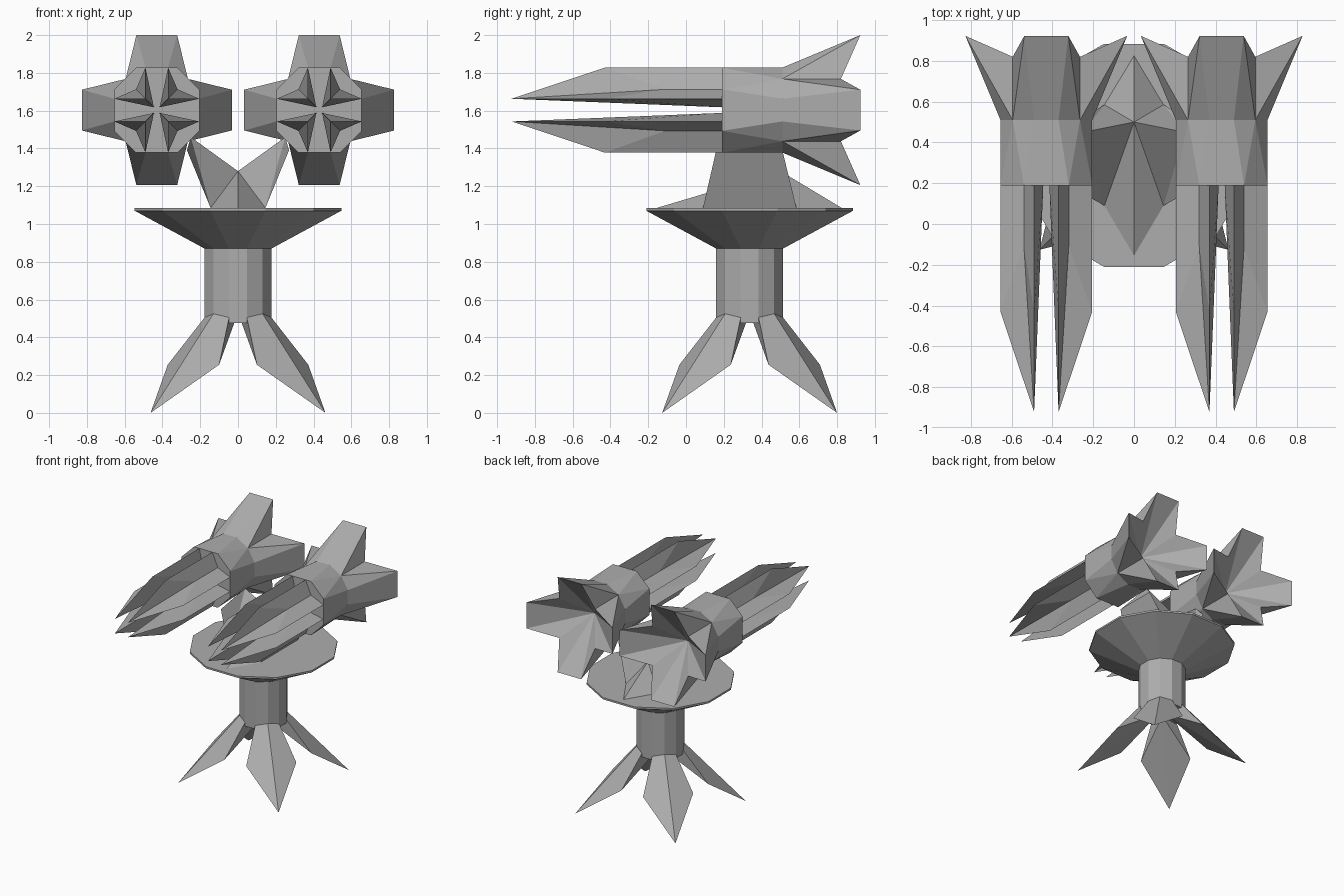
import bpy, bmesh, math

if "Cube" in bpy.data.objects:
    bpy.data.objects.remove(bpy.data.objects["Cube"])

metal = bpy.data.materials.new("grey metal")
metal.diffuse_color = (0.42, 0.42, 0.42, 1)
metal.use_nodes = True
metal.node_tree.nodes["Principled BSDF"].inputs["Base Color"].default_value = metal.diffuse_color

CY = 0.337             # y of the stand axis
GX, GZ = 0.43, 1.603   # gun axis


def build(name, verts, faces, signs=((1, 1, 1),), origin=(0, 0, 0)):
    """Make one object from a small piece repeated under mirror signs."""
    bm = bmesh.new()
    for s in signs:
        vs = [bm.verts.new([o + k * c for o, k, c in zip(origin, s, v)]) for v in verts]
        for f in faces:
            bm.faces.new([vs[i] for i in f])
    bmesh.ops.remove_doubles(bm, verts=bm.verts, dist=0.0005)
    bmesh.ops.recalc_face_normals(bm, faces=bm.faces)
    me = bpy.data.meshes.new(name)
    bm.to_mesh(me)
    bm.free()
    me.materials.append(metal)
    ob = bpy.data.objects.new(name, me)
    bpy.context.collection.objects.link(ob)
    return ob


def lathe(name, profile, n=12):
    """Twelve-sided turned part; profile holds (flat radius, z)."""
    verts, faces = [], []
    for r, z in profile:
        r /= math.cos(math.pi / n)
        for i in range(n):
            a = 2 * math.pi * (i + 0.5) / n
            verts.append((r * math.cos(a), r * math.sin(a), z))
    for k in range(len(profile) - 1):
        for i in range(n):
            j = (i + 1) % n
            faces.append((k * n + i, k * n + j, k * n + n + j, k * n + n + i))
    faces.append(range(n))
    faces.append(range(len(verts) - n, len(verts)))
    return build(name, verts, faces, origin=(0, CY, 0))


# column and platform
lathe("column", [(0.177, 0.475), (0.177, 0.88)])
lathe("platform", [(0.177, 0.87), (0.547, 1.07), (0.547, 1.085)])

# four splayed pointed feet
foot_v = [(0.13, 0.13, 0.525), (0.177, 0.047, 0.505), (0.047, 0.177, 0.505),
          (0.372, 0.10, 0.255), (0.10, 0.372, 0.255), (0.463, 0.463, 0.0), (0.02, 0.02, 0.475)]
foot_f = [(0, 1, 3), (0, 3, 5), (0, 5, 4), (0, 4, 2), (1, 6, 3), (2, 4, 6),
          (6, 5, 3), (6, 4, 5), (0, 2, 6), (0, 6, 1)]
for sx in (-1, 1):
    for sy in (-1, 1):
        build("foot", foot_v, foot_f, [(sx, sy, 1)], (0, CY, 0))

# forked cradle on the platform
cradle_v = [(0, 0.5, 1.28), (0, -0.155, 1.085), (0.145, 0.09, 1.085), (0.145, 0.585, 1.085),
            (0, 0.825, 1.085), (0.27, 0.16, 1.39), (0.27, 0.51, 1.39), (0.25, 0.45, 1.46)]
cradle_f = [(0, 1, 2), (0, 3, 4), (2, 3, 6, 5), (2, 5, 7), (0, 2, 7),
            (3, 7, 6), (0, 7, 3), (5, 6, 7), (1, 4, 3, 2)]
build("cradle", cradle_v, cradle_f, [(1, 1, 1), (-1, 1, 1)])

# quarter of the finned gun body: middle block, four fins, hollow star back
body_v = [(0, 0.19, 0), (0, 0.19, 0.225), (0.11, 0.19, 0.225), (0.225, 0.19, 0.11), (0.225, 0.19, 0),
          (0, 0.51, 0.225), (0.06, 0.51, 0.225), (0.165, 0.51, 0.165), (0.225, 0.51, 0.06),
          (0.225, 0.51, 0), (0, 0.923, 0.397), (0.108, 0.923, 0.397), (0.165, 0.82, 0.165),
          (0.397, 0.923, 0.108), (0.397, 0.923, 0), (0, 0.59, 0)]
body_f = [(0, 1, 2, 3, 4), (1, 2, 6, 5), (2, 7, 6), (2, 3, 7), (3, 8, 7), (3, 4, 9, 8),
          (5, 6, 11, 10), (6, 7, 11), (7, 12, 11), (7, 13, 12), (7, 8, 13), (8, 9, 14, 13),
          (15, 10, 11), (15, 11, 12), (15, 12, 13), (15, 13, 14)]

# one pointed barrel prong, with a notched outer side and wedge-shaped gaps
prong_v = [(0.06, 0.19, 0.225), (0.11, 0.19, 0.11), (0.225, 0.19, 0.06), (0.015, 0.19, 0.015),
           (0.06, -0.43, 0.225), (0.11, -0.11, 0.11), (0.225, -0.43, 0.06), (0.06, -0.923, 0.06)]
prong_f = [(0, 1, 5, 4), (1, 2, 6, 5), (4, 5, 7), (6, 7, 5), (0, 4, 3), (3, 4, 7),
           (2, 3, 6), (3, 7, 6), (0, 3, 1), (1, 3, 2)]

quarters = [(sx, 1, sz) for sx in (-1, 1) for sz in (-1, 1)]
for side in (-1, 1):
    label = "left" if side < 0 else "right"
    build(label + "_gun_body", body_v, body_f, quarters, (side * GX, 0, GZ))
    for q in quarters:
        build(label + "_gun_prong", prong_v, prong_f, [q], (side * GX, 0, GZ))
